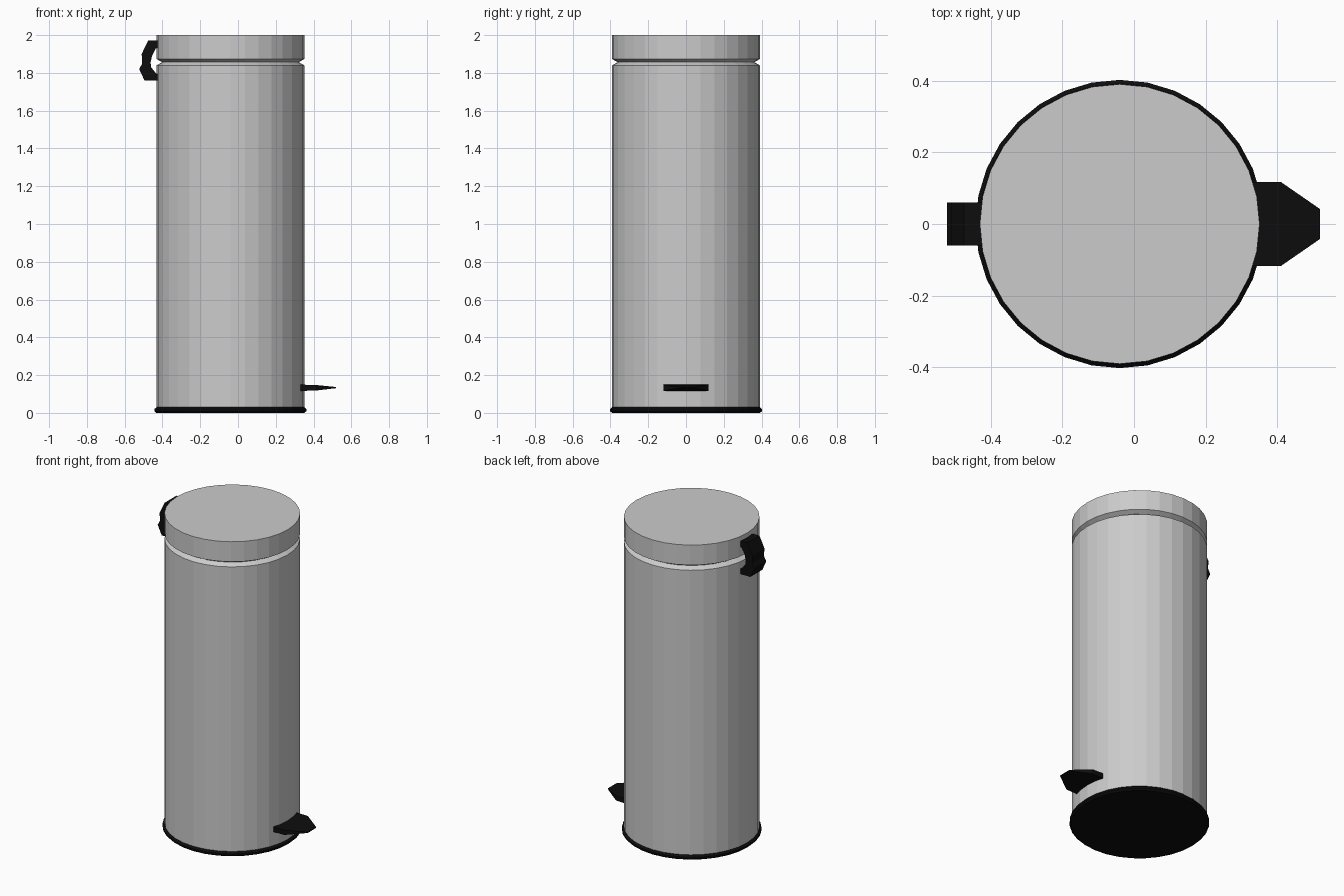
import bpy, bmesh, math

if "Cube" in bpy.data.objects:
    bpy.data.objects.remove(bpy.data.objects["Cube"])

CX, SIDES = -0.04, 32

black = bpy.data.materials.new("black_plastic")
black.diffuse_color = (0.004, 0.004, 0.004, 1)
black.use_nodes = True
black.node_tree.nodes["Principled BSDF"].inputs["Base Color"].default_value = black.diffuse_color


def finish(name, bm, mat=None):
    bmesh.ops.recalc_face_normals(bm, faces=bm.faces)
    me = bpy.data.meshes.new(name)
    bm.to_mesh(me)
    bm.free()
    ob = bpy.data.objects.new(name, me)
    bpy.context.collection.objects.link(ob)
    if mat:
        me.materials.append(mat)
    return ob


def lathe(name, profile, mat=None):
    """Closed faceted solid turned from (radius, z) points."""
    bm = bmesh.new()
    rings = []
    for r, z in profile:
        angles = [2 * math.pi * i / SIDES for i in range(SIDES)]
        rings.append([bm.verts.new((CX + r * math.cos(a), r * math.sin(a), z)) for a in angles])
    for lo, hi in zip(rings, rings[1:]):
        for i in range(SIDES):
            j = (i + 1) % SIDES
            bm.faces.new((lo[i], lo[j], hi[j], hi[i]))
    bm.faces.new(rings[0])
    bm.faces.new(rings[-1])
    return finish(name, bm, mat)


def loft(name, sections, mat=None):
    """Skin a row of four-cornered sections and cap both ends."""
    bm = bmesh.new()
    rows = [[bm.verts.new(p) for p in s] for s in sections]
    for a, b in zip(rows, rows[1:]):
        for i in range(4):
            j = (i + 1) % 4
            bm.faces.new((a[i], a[j], b[j], b[i]))
    bm.faces.new(rows[0])
    bm.faces.new(rows[-1])
    return finish(name, bm, mat)


# Bin body and lid, with bevelled edges forming the V groove between them
lathe("bin_body", [(0.391, 0.02), (0.391, 1.84), (0.362, 1.857)])
lathe("lid", [(0.362, 1.857), (0.391, 1.873), (0.391, 2.0)])

# Base rim
lathe("base_rim", [(0.392, 0.0), (0.403, 0.01), (0.403, 0.02), (0.392, 0.03)], black)

# Foot pedal: flat slab tapering in width and thickness toward the tip
pedal = [(0.30, 0.118, 0.116, 0.150), (0.41, 0.118, 0.118, 0.148), (0.52, 0.042, 0.131, 0.137)]
loft("foot_pedal",
     [[(x, -w, z0), (x, w, z0), (x, w, z1), (x, -w, z1)] for x, w, z0, z1 in pedal], black)

# Rear handle: angular C bracket bridging body and lid
outer = [(-0.41, 1.97), (-0.475, 1.972), (-0.51, 1.90), (-0.507, 1.85), (-0.523, 1.82), (-0.495, 1.76), (-0.41, 1.76)]
inner = [(-0.41, 1.935), (-0.435, 1.93), (-0.455, 1.89), (-0.463, 1.855), (-0.46, 1.83), (-0.432, 1.795), (-0.41, 1.79)]
W = 0.06
loft("lid_handle",
     [[(ox, -W, oz), (ox, W, oz), (ix, W, iz), (ix, -W, iz)]
      for (ox, oz), (ix, iz) in zip(outer, inner)], black)
